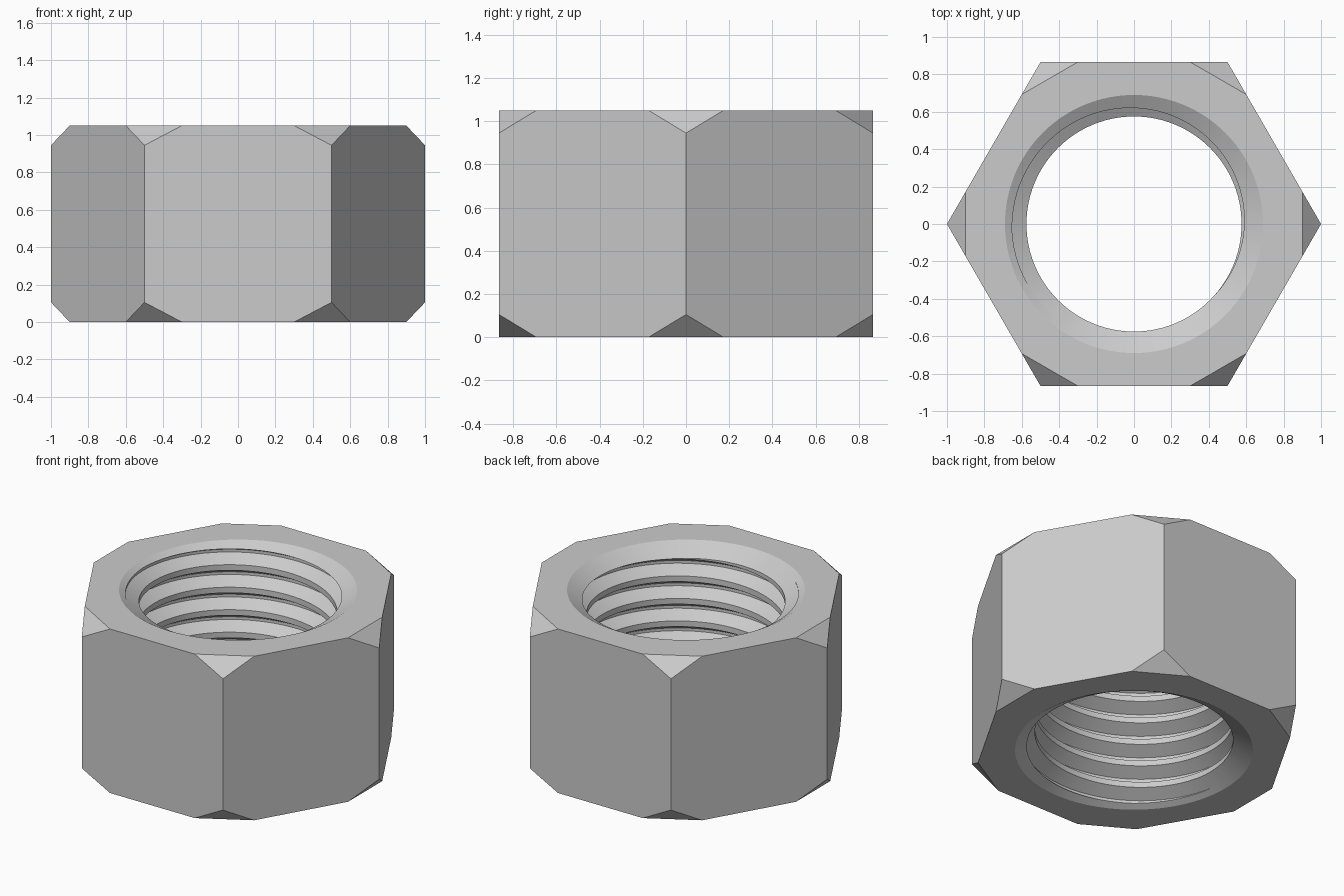
import bpy, bmesh, math
from mathutils import Vector

HEIGHT = 1.05
PITCH = 0.144
CREST = 0.575
ROOT = CREST + 0.3125 * PITCH * math.sqrt(3)
MOUTH = 0.69
SIDES = 96

cube = bpy.data.objects.get("Cube")
if cube:
    bpy.data.objects.remove(cube, do_unlink=True)

steel = bpy.data.materials.new("light grey steel")
steel.use_nodes = True
colour = (0.6, 0.6, 0.6, 1)
steel.diffuse_color = colour
steel.node_tree.nodes["Principled BSDF"].inputs["Base Color"].default_value = colour


def make_object(name, bm):
    bmesh.ops.recalc_face_normals(bm, faces=bm.faces)
    mesh = bpy.data.meshes.new(name)
    bm.to_mesh(mesh)
    bm.free()
    mesh.materials.append(steel)
    obj = bpy.data.objects.new(name, mesh)
    bpy.context.collection.objects.link(obj)
    return obj


def subtract(target, cutter):
    """Cut one object out of another and discard the cutter."""
    mod = target.modifiers.new("cut", 'BOOLEAN')
    mod.operation = 'DIFFERENCE'
    mod.solver = 'EXACT'
    mod.object = cutter
    graph = bpy.context.evaluated_depsgraph_get()
    mesh = bpy.data.meshes.new_from_object(target.evaluated_get(graph))
    target.modifiers.clear()
    target.data = mesh
    bpy.data.objects.remove(cutter, do_unlink=True)


# Hexagonal body with its corners pointing along x
bm = bmesh.new()
ring = [bm.verts.new((math.cos(k * math.pi / 3), math.sin(k * math.pi / 3), 0))
        for k in range(6)]
base = bm.faces.new(ring)
top = bmesh.ops.extrude_face_region(bm, geom=[base])["geom"]
bmesh.ops.translate(bm, vec=(0, 0, HEIGHT),
                    verts=[v for v in top if isinstance(v, bmesh.types.BMVert)])

# Flat triangular cuts on every corner, top and bottom
for k in range(6):
    a = k * math.pi / 3
    for z, up in ((HEIGHT, 1), (0, -1)):
        point = Vector((0.9 * math.cos(a), 0.9 * math.sin(a), z))
        normal = Vector((1.05 * math.cos(a), 1.05 * math.sin(a), up))
        bmesh.ops.bisect_plane(bm, geom=bm.verts[:] + bm.edges[:] + bm.faces[:],
                               plane_co=point, plane_no=normal, clear_outer=True)
        bmesh.ops.holes_fill(bm, edges=[e for e in bm.edges if e.is_boundary])
nut = make_object("threaded_hex_nut", bm)

# Conical countersinks at both mouths of the hole
bm = bmesh.new()
slope = math.tan(math.radians(30))
depth = MOUTH * slope + 0.1
for z, up in ((HEIGHT, 1), (0, -1)):
    cone = bmesh.ops.create_cone(bm, cap_ends=True, segments=SIDES,
                                 radius1=0, radius2=depth / slope, depth=depth)
    for v in cone["verts"]:
        v.co.z = z + up * (v.co.z + 0.1 - depth / 2)
subtract(nut, make_object("countersink_cutter", bm))

# Right-handed helical rod with flat crests and roots
bm = bmesh.new()
profile = [(0, CREST), (0.25, CREST), (0.5625, ROOT), (0.6875, ROOT)]
start = 1.0 - 9 * PITCH
rows = []
for turn in range(12):
    for part, radius in profile:
        rows.append([bm.verts.new((
            radius * math.cos(i * math.tau / SIDES),
            radius * math.sin(i * math.tau / SIDES),
            start + PITCH * (turn + part + i / SIDES))) for i in range(SIDES)])
for r in range(len(rows) - 5):
    for i in range(SIDES):
        n, s = (i + 1, 0) if i + 1 < SIDES else (0, 4)
        bm.faces.new((rows[r][i], rows[r + s][n], rows[r + 1 + s][n], rows[r + 1][i]))
bmesh.ops.delete(bm, geom=[v for v in bm.verts if not v.link_faces], context='VERTS')
low = bm.verts.new((0, 0, -0.5))
high = bm.verts.new((0, 0, HEIGHT + 0.6))
for e in [e for e in bm.edges if e.is_boundary]:
    a, b = e.verts
    bm.faces.new((a, b, low if a.co.z < HEIGHT / 2 else high))
subtract(nut, make_object("thread_cutter", bm))

# Smooth thread surfaces with crisp edges
bpy.ops.object.select_all(action='DESELECT')
nut.select_set(True)
bpy.context.view_layer.objects.active = nut
bpy.ops.object.shade_smooth_by_angle(angle=math.radians(25))
